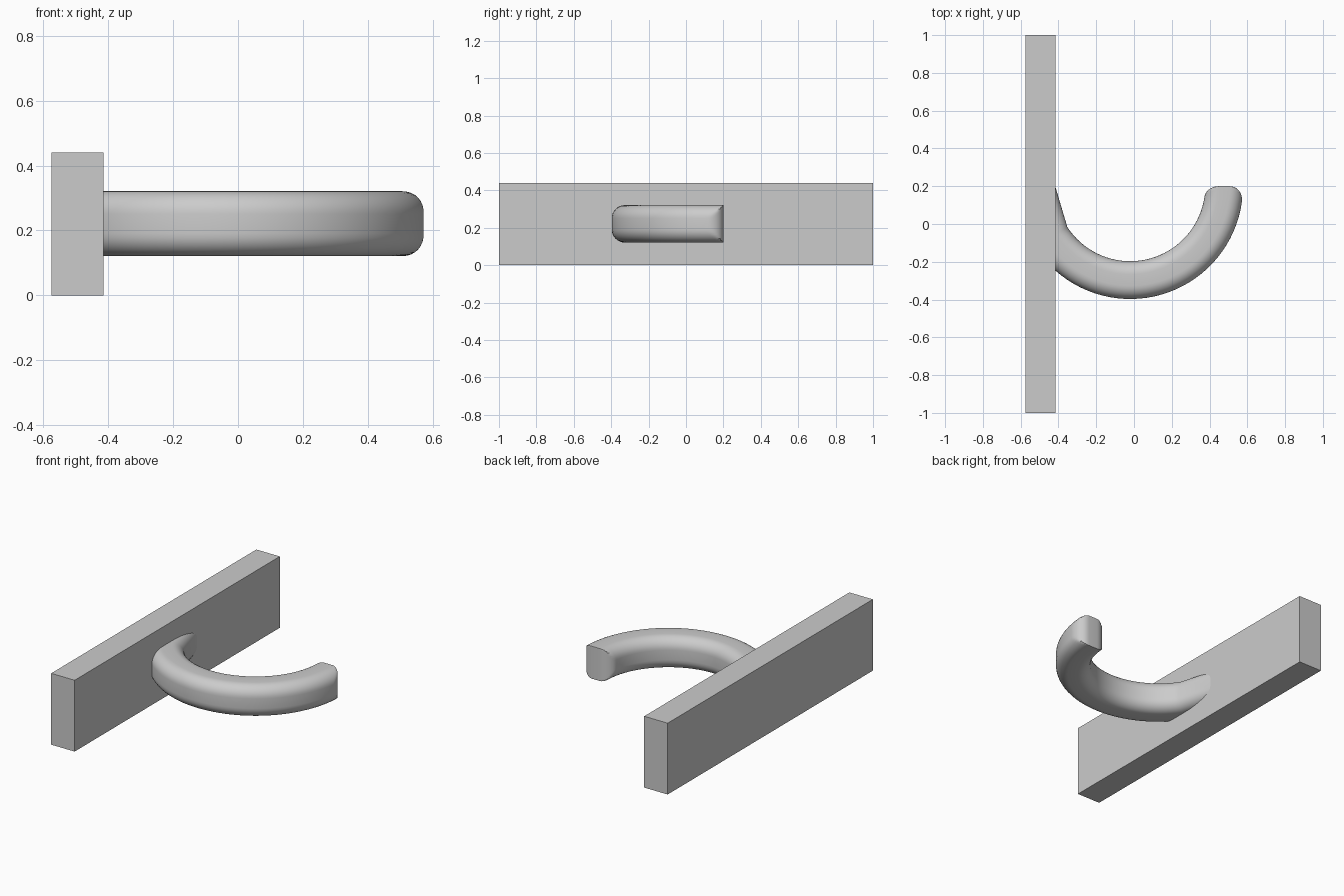
import bpy, bmesh
from math import sin, cos, pi, radians, sqrt

cube = bpy.data.objects.get("Cube")
if cube:
    bpy.data.objects.remove(cube, do_unlink=True)

grey = bpy.data.materials.new("plain_grey")
grey.use_nodes = True
colour = (0.6, 0.6, 0.6, 1)
grey.diffuse_color = colour
grey.node_tree.nodes["Principled BSDF"].inputs["Base Color"].default_value = colour


def add_object(name, bm):
    bmesh.ops.recalc_face_normals(bm, faces=bm.faces)
    mesh = bpy.data.meshes.new(name)
    bm.to_mesh(mesh)
    bm.free()
    mesh.materials.append(grey)
    obj = bpy.data.objects.new(name, mesh)
    bpy.context.collection.objects.link(obj)
    return obj


# Mounting plate
bm = bmesh.new()
bmesh.ops.create_cube(bm, size=1)
for v in bm.verts:
    v.co = (-0.495 + v.co.x * 0.16, v.co.y * 2, 0.22 + v.co.z * 0.44)
add_object("mounting_plate", bm)

# Hook: rounded-square section swept round half a circle
HALF, ROUND, RADIUS = 0.1, 0.07, 0.497
CENTRE_X, CENTRE_Y, MID_Z = -0.02, 0.2, 0.221
PLATE_BACK = -0.56
flat = HALF - ROUND
STEPS = 8

section = []
for quarter, (su, sz) in enumerate([(1, 1), (-1, 1), (-1, -1), (1, -1)]):
    for i in range(STEPS + 1):
        a = (quarter + i / STEPS) * pi / 2
        section.append((su * flat + ROUND * cos(a), sz * flat + ROUND * sin(a)))

# Each ring has an angle and a limit on its half width; the tip is rounded off in plan
tip_start = 2 * pi - ROUND / RADIUS
root = radians(213)
rings = [(pi, HALF)]
rings += [(root + (tip_start - root) * i / 36, HALF) for i in range(37)]
for i in range(1, 11):
    d = ROUND * (1 - sin(i / 10 * pi / 2))
    rings.append((2 * pi - d / RADIUS, flat + sqrt(max(0, ROUND ** 2 - (ROUND - d) ** 2))))

bm = bmesh.new()
loops = []
for angle, width in rings:
    loop = []
    for u, z in section:
        r = RADIUS + max(-width, min(width, u))
        x = max(PLATE_BACK, CENTRE_X + r * cos(angle))
        loop.append(bm.verts.new((x, CENTRE_Y + r * sin(angle), MID_Z + z)))
    loops.append(loop)
for a, b in zip(loops, loops[1:]):
    for i in range(len(section)):
        j = (i + 1) % len(section)
        bm.faces.new((a[i], a[j], b[j], b[i]))
bm.faces.new(loops[0])
bm.faces.new(loops[-1])
bmesh.ops.remove_doubles(bm, verts=bm.verts, dist=0.0001)
hook = add_object("hook", bm)

bpy.ops.object.select_all(action="DESELECT")
hook.select_set(True)
bpy.context.view_layer.objects.active = hook
bpy.ops.object.shade_smooth_by_angle(angle=radians(35))
